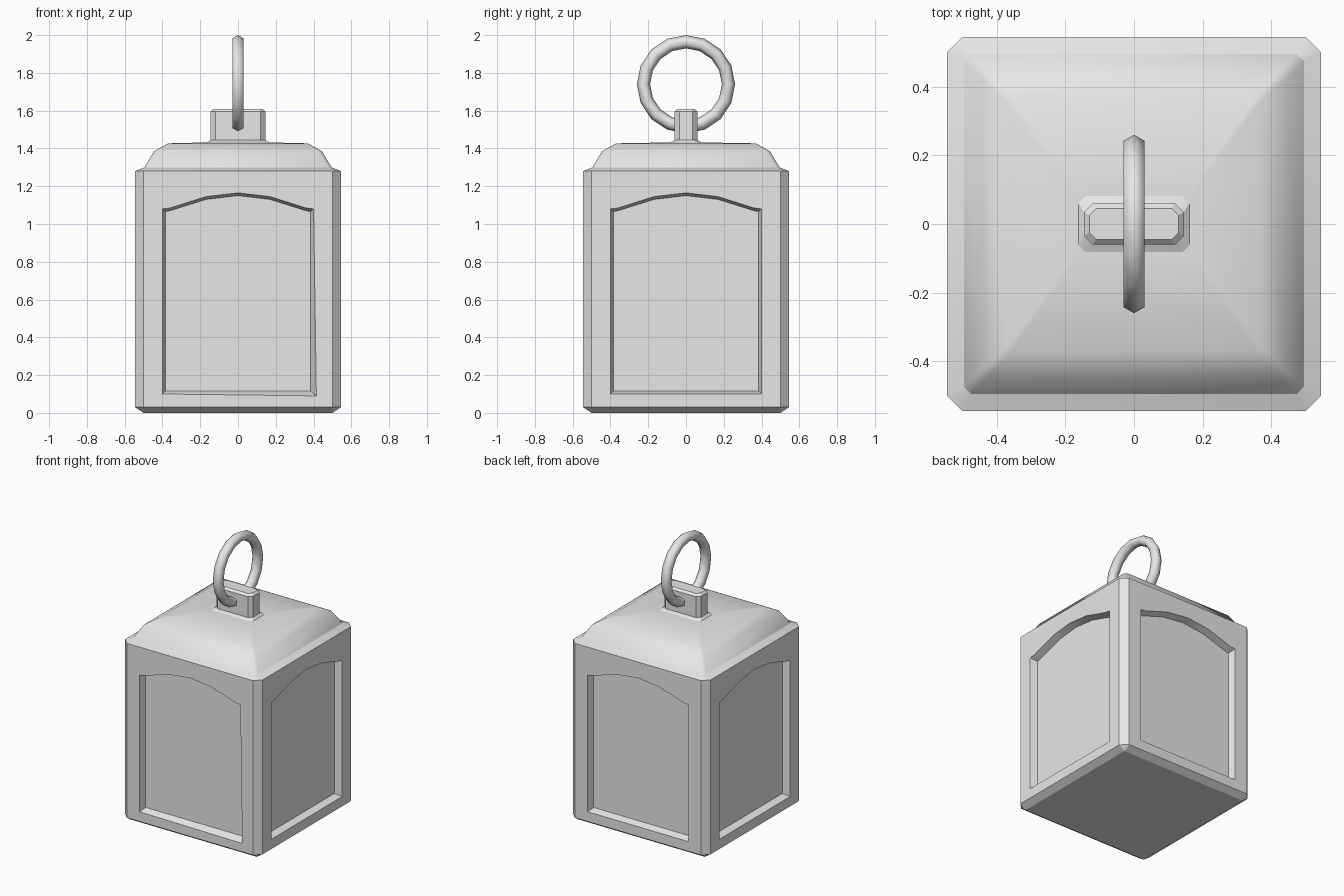
import bpy, bmesh, math
from mathutils import Matrix, Vector

if "Cube" in bpy.data.objects:
    bpy.data.objects.remove(bpy.data.objects["Cube"])

grey = bpy.data.materials.new("plain grey")
grey.use_nodes = True
grey.diffuse_color = (0.8, 0.8, 0.8, 1)
grey.node_tree.nodes["Principled BSDF"].inputs["Base Color"].default_value = (0.8, 0.8, 0.8, 1)


def smooth(obj, angle):
    bpy.ops.object.select_all(action="DESELECT")
    obj.select_set(True)
    bpy.context.view_layer.objects.active = obj
    bpy.ops.object.shade_smooth_by_angle(angle=math.radians(angle))


def finish(name, bm, angle):
    bmesh.ops.remove_doubles(bm, verts=bm.verts, dist=0.0005)
    bmesh.ops.recalc_face_normals(bm, faces=bm.faces)
    mesh = bpy.data.meshes.new(name)
    bm.to_mesh(mesh)
    bm.free()
    mesh.materials.append(grey)
    obj = bpy.data.objects.new(name, mesh)
    bpy.context.collection.objects.link(obj)
    smooth(obj, angle)


def ring(hx, hy, cut, z):
    """Rectangle with cut corners, as eight points."""
    pts = []
    for sx, sy in ((1, 1), (-1, 1), (-1, -1), (1, -1)):
        a = Vector((sx * hx, sy * (hy - cut), z))
        b = Vector((sx * (hx - cut), sy * hy, z))
        pts += [a, b] if sx * sy > 0 else [b, a]
    return pts


def loft(bm, rings, cap_first=False, cap_last=False):
    """Join closed rings of equal point count."""
    rows = [[bm.verts.new(p) for p in r] for r in rings]
    for low, high in zip(rows, rows[1:]):
        n = len(low)
        for i in range(n):
            j = (i + 1) % n
            bm.faces.new((low[i], low[j], high[j], high[i]))
    if cap_first:
        bm.faces.new(rows[0][::-1])
    if cap_last:
        bm.faces.new(rows[-1])


HALF, FLAT, BASE, TOP = 0.545, 0.5, 0.03, 1.28
DEPTH, LIP = 0.05, 0.015

# Body: four walls with arched recessed panels, cut corners, bevelled base
body = bmesh.new()
arch = [(0.40, 1.08), (0.36, 1.085), (0.17, 1.145), (0, 1.165)]
arch += [(-x, z) for x, z in arch[-2::-1]]
for side in range(4):
    corner = (0.415, 0.09) if side == 0 else (0.40, 0.10)
    opening = [(-0.40, 0.10), corner] + arch
    edge = [(-FLAT, BASE), (FLAT, BASE), (FLAT, TOP)]
    edge += [(x, TOP) for x, z in arch[1:-1]] + [(-FLAT, TOP)]
    inner = [(-0.40 + LIP, 0.10 + LIP), (0.40 - LIP, 0.10 + LIP)]
    inner += [(max(-0.385, min(0.385, x)), z - LIP) for x, z in arch]
    turn = Matrix.Rotation(side * math.pi / 2, 3, "Z")
    rings = [[turn @ Vector((x, y, z)) for x, z in row] for row, y in
             ((edge, -HALF), (opening, -HALF), (inner, -HALF + DEPTH))]
    loft(body, rings, cap_last=True)
    post = [(FLAT, -HALF, BASE), (HALF, -FLAT, BASE), (HALF, -FLAT, TOP), (FLAT, -HALF, TOP)]
    body.faces.new([body.verts.new(turn @ Vector(p)) for p in post])
cut = HALF - FLAT
loft(body, [ring(FLAT, FLAT, 0, 0), ring(HALF, HALF, cut, BASE)], cap_first=True)
loft(body, [ring(HALF, HALF, cut, TOP), ring(0.495, 0.495, 0.02, 1.30)])
finish("lantern_body", body, 25)

# Roof: curved shoulders running in to the foot of the hanger
roof = bmesh.new()
loft(roof, [ring(0.495, 0.495, 0.02, 1.30), ring(0.445, 0.445, 0.02, 1.385),
            ring(0.37, 0.37, 0.015, 1.427), ring(0.165, 0.085, 0.005, 1.432)], cap_last=True)
finish("roof", roof, 42)

# Hanger block with a flared foot and bevelled top
block = bmesh.new()
loft(block, [ring(0.165, 0.085, 0.02, 1.43), ring(0.145, 0.06, 0.025, 1.445),
             ring(0.145, 0.06, 0.025, 1.595), ring(0.13, 0.045, 0.02, 1.61)],
     cap_first=True, cap_last=True)
finish("hanger_block", block, 25)

# Carrying ring
bpy.ops.mesh.primitive_torus_add(major_segments=16, minor_segments=6, major_radius=0.225,
                                 minor_radius=0.035, location=(0, 0, 1.74),
                                 rotation=(0, math.pi / 2, 0))
loop = bpy.context.object
loop.name = "carrying_ring"
loop.data.materials.append(grey)
smooth(loop, 75)
